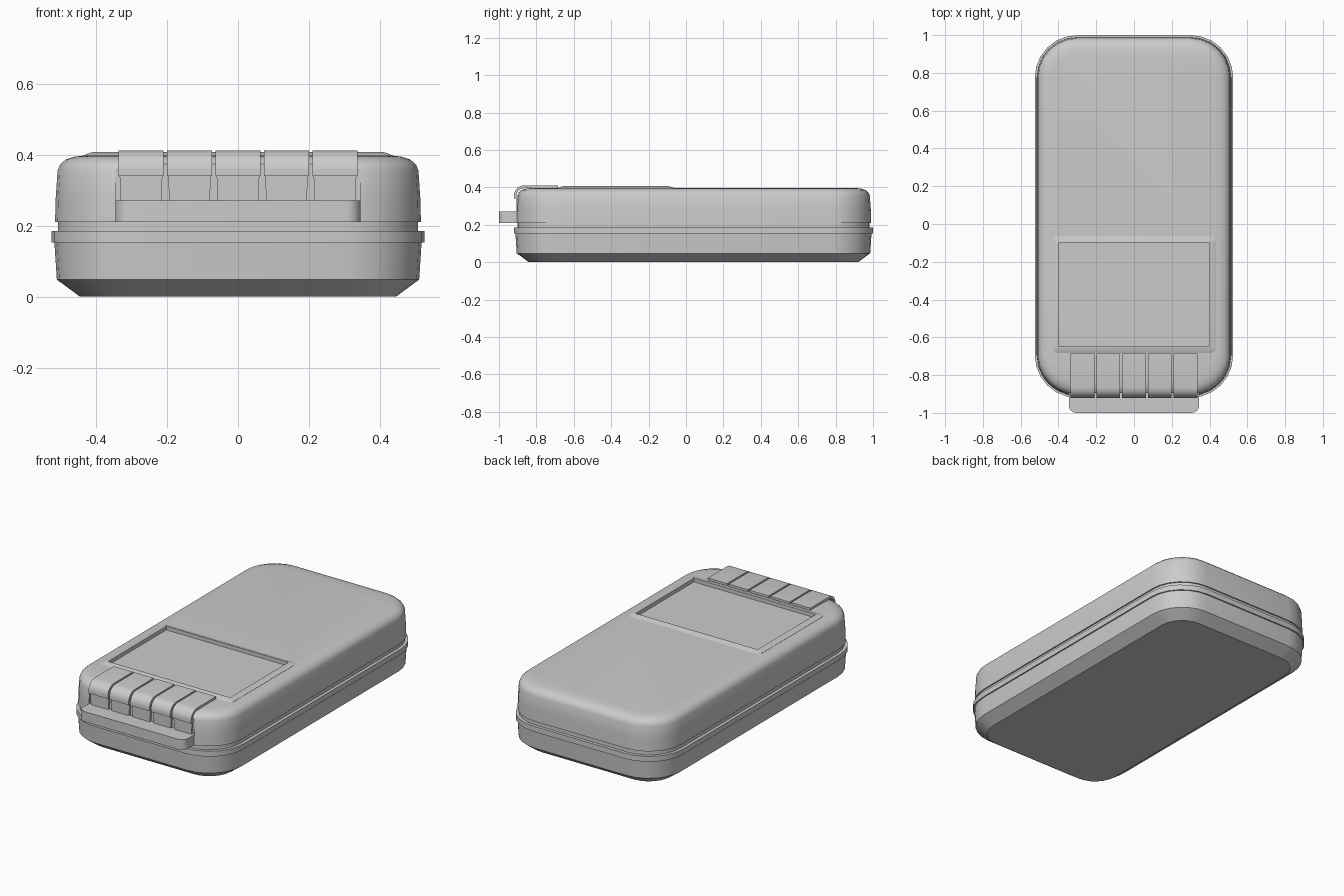
import bpy, bmesh, math

if "Cube" in bpy.data.objects:
    bpy.data.objects.remove(bpy.data.objects["Cube"])

CY = 0.04            # centre of the case in y (the front lip sticks out further)
HX, HY, R = 0.525, 0.96, 0.225


def finish(bm, name, angle=30):
    bmesh.ops.recalc_face_normals(bm, faces=bm.faces)
    me = bpy.data.meshes.new(name)
    bm.to_mesh(me)
    bm.free()
    ob = bpy.data.objects.new(name, me)
    bpy.context.collection.objects.link(ob)
    smooth(ob, angle)
    return ob


def smooth(ob, angle=30):
    bpy.ops.object.select_all(action='DESELECT')
    ob.select_set(True)
    bpy.context.view_layer.objects.active = ob
    bpy.ops.object.shade_smooth_by_angle(angle=math.radians(angle))


def rounded(hx, hy, r, cy, seg=6):
    pts = []
    for k, (sx, sy) in enumerate(((1, 1), (-1, 1), (-1, -1), (1, -1))):
        for i in range(seg + 1):
            a = math.pi / 2 * (k + i / seg)
            pts.append((sx * (hx - r) + r * math.cos(a),
                        cy + sy * (hy - r) + r * math.sin(a)))
    return pts


def loft(name, profile, hx=HX, hy=HY, r=R, cy=CY, angle=30):
    """Stack rounded rectangles; profile is (inset, z) pairs."""
    bm = bmesh.new()
    rings = [[bm.verts.new((x, y, z)) for x, y in rounded(hx - d, hy - d, r - d, cy)]
             for d, z in profile]
    n = len(rings[0])
    for a, b in zip(rings, rings[1:]):
        for i in range(n):
            bm.faces.new((a[i], a[(i + 1) % n], b[(i + 1) % n], b[i]))
    bm.faces.new(rings[0][::-1])
    bm.faces.new(rings[-1])
    return finish(bm, name, angle)


def box(name, x0, x1, y0, y1, z0, z1):
    bm = bmesh.new()
    bmesh.ops.create_cube(bm, size=1)
    for v in bm.verts:
        v.co = ((x0 + x1) / 2 + v.co.x * (x1 - x0),
                (y0 + y1) / 2 + v.co.y * (y1 - y0),
                (z0 + z1) / 2 + v.co.z * (z1 - z0))
    return finish(bm, name)


def cut(ob, *dims):
    cutter = box("cutter", *dims)
    cutter.hide_render = True
    mod = ob.modifiers.new("cut", 'BOOLEAN')
    mod.operation, mod.solver, mod.object = 'DIFFERENCE', 'EXACT', cutter
    bpy.context.view_layer.objects.active = ob
    bpy.ops.object.modifier_apply(modifier=mod.name)
    bpy.data.objects.remove(cutter)
    smooth(ob)


# Case: lower shell, seam flange, recessed seam and upper shell
loft("lower_shell", [(0.08, 0), (0.015, 0.048), (0.008, 0.155)], angle=25)
loft("seam_flange", [(0, 0.153), (0, 0.185)])
loft("seam_groove", [(0.018, 0.18), (0.018, 0.215)])
lid = loft("upper_shell", [(0.01, 0.21), (0.012, 0.28), (0.017, 0.355), (0.024, 0.372),
                           (0.04, 0.386), (0.065, 0.394), (0.10, 0.398)])
# Front channel behind the keys, and the shallow screen recess
cut(lid, -0.345, 0.345, -1.1, -0.895, 0.2, 0.5)
SCREEN = (-0.40, 0.40, -0.645, -0.10, 0.385, 0.5)
cut(lid, *SCREEN)

# Slightly raised screen surround
bezel = loft("screen_surround", [(0, 0.39), (0, 0.398), (0.025, 0.407)],
             hx=0.435, hy=0.308, r=0.03, cy=-0.375)
cut(bezel, *SCREEN)

# Front lip
loft("front_lip", [(0, 0.21), (0, 0.27)], hx=0.345, hy=0.065, r=0.04, cy=-0.935)

# Five hooked keys with tapered stems under them
arc = [math.radians(a) for a in (0, 20, 40, 60, 80, 90)]
outer = [(-0.685, 0.411)] + [(-0.865 - 0.055 * math.sin(a), 0.356 + 0.055 * math.cos(a))
                             for a in arc] + [(-0.92, 0.34)]
inner = [(-0.685, 0.396)] + [(-0.865 - 0.042 * math.sin(a), 0.354 + 0.042 * math.cos(a))
                             for a in arc] + [(-0.907, 0.34)]
section = outer + inner[::-1]
for k in range(5):
    cx = (k - 2) * 0.1365
    bm = bmesh.new()
    sides = [[bm.verts.new((cx + s * 0.063, y, z)) for y, z in section] for s in (-1, 1)]
    n, m = len(section), len(outer)
    for i in range(n):
        j = (i + 1) % n
        bm.faces.new((sides[0][i], sides[0][j], sides[1][j], sides[1][i]))
    for side in sides:
        for i in range(m - 1):
            bm.faces.new((side[i], side[i + 1], side[n - 2 - i], side[n - 1 - i]))
    finish(bm, f"key_{k + 1}")

    stem = box(f"key_stem_{k + 1}", cx - 0.061, cx + 0.061, -0.907, -0.89, 0.265, 0.36)
    for v in stem.data.vertices:
        if v.co.z < 0.3:
            v.co.x = cx + (v.co.x - cx) * 0.93
